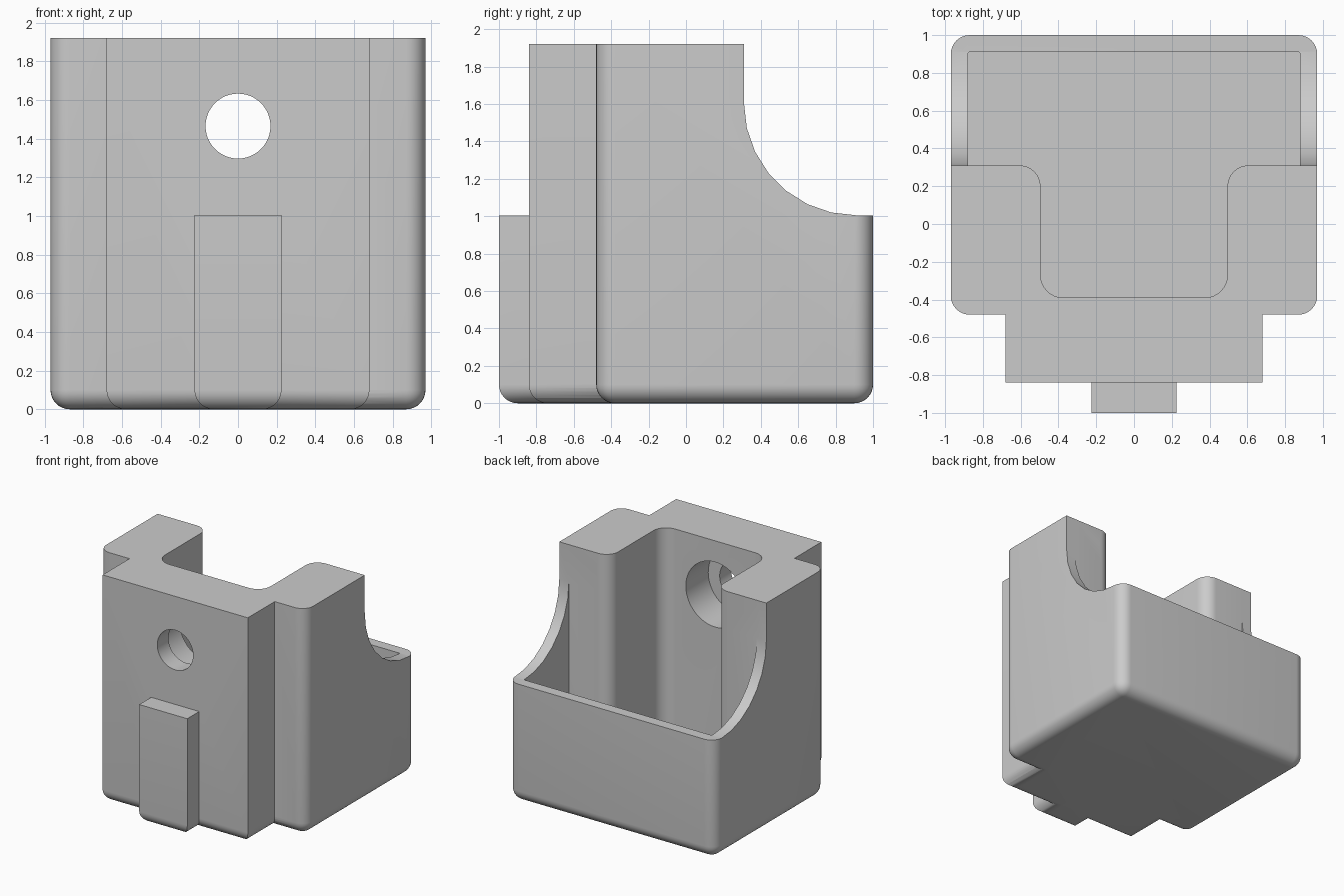
import bpy, bmesh, math
from mathutils import Vector, Matrix

if "Cube" in bpy.data.objects:
    bpy.data.objects.remove(bpy.data.objects["Cube"])

HEIGHT, WALL, FILLET = 1.92, 0.09, 0.1

grey = bpy.data.materials.new("plain grey")
grey.diffuse_color = (0.6, 0.6, 0.6, 1)
grey.use_nodes = True
grey.node_tree.nodes["Principled BSDF"].inputs["Base Color"].default_value = grey.diffuse_color


def finish(name, bm):
    bmesh.ops.recalc_face_normals(bm, faces=bm.faces[:])
    me = bpy.data.meshes.new(name)
    bm.to_mesh(me)
    bm.free()
    me.materials.append(grey)
    ob = bpy.data.objects.new(name, me)
    bpy.context.collection.objects.link(ob)
    return ob


def block(name, x, y0, y1, top, rounded):
    """Box standing on the ground; rounded(edge midpoint, is_vertical) picks filleted edges."""
    bm = bmesh.new()
    bmesh.ops.create_cube(bm, size=1)
    for v in bm.verts:
        v.co = (v.co.x * 2 * x, (y0 + y1) / 2 + v.co.y * (y1 - y0), (v.co.z + 0.5) * top)
    edges = []
    for e in bm.edges:
        a, b = (v.co for v in e.verts)
        if rounded((a + b) / 2, abs(a.z - b.z) > 0.1):
            edges.append(e)
    bmesh.ops.bevel(bm, geom=edges, offset=FILLET, segments=8, profile=0.5, affect='EDGES')
    return finish(name, bm)


def prism(name, points, depth):
    """Extrude a closed 3D outline along the depth vector."""
    bm = bmesh.new()
    face = bm.faces.new([bm.verts.new(p) for p in points])
    new = bmesh.ops.extrude_face_region(bm, geom=[face])["geom"]
    bmesh.ops.translate(bm, vec=depth, verts=[g for g in new if isinstance(g, bmesh.types.BMVert)])
    return finish(name, bm)


def bore(name, radius, y0, y1, z):
    bm = bmesh.new()
    m = Matrix.Translation((0, (y0 + y1) / 2, z)) @ Matrix.Rotation(math.pi / 2, 4, 'X')
    bmesh.ops.create_cone(bm, cap_ends=True, segments=48, radius1=radius, radius2=radius,
                          depth=y1 - y0, matrix=m)
    return finish(name, bm)


def round_corners(corners, steps=8):
    """Replace each (x, y, radius) right-angle corner by an arc."""
    out = []
    for i, (x, y, r) in enumerate(corners):
        p = Vector((x, y))
        if r == 0:
            out.append(p)
            continue
        u = (Vector(corners[i - 1][:2]) - p).normalized() * r
        w = (Vector(corners[(i + 1) % len(corners)][:2]) - p).normalized() * r
        for k in range(steps + 1):
            t = math.pi / 2 * k / steps
            out.append(p + u * (1 - math.sin(t)) + w * (1 - math.cos(t)))
    return out


def combine(target, other, operation):
    mod = target.modifiers.new("combine", 'BOOLEAN')
    mod.object, mod.operation, mod.solver = other, operation, 'EXACT'
    bpy.context.view_layer.objects.active = target
    bpy.ops.object.modifier_apply(modifier=mod.name)
    bpy.data.objects.remove(other)


# Main body with rounded uprights and underside
body = block("holder_body", 0.97, -0.48, 1.0, HEIGHT, lambda m, up: up or m.z < 0.01)

# Front step and rib: only their underside edges are rounded
low_front = lambda back: (lambda m, up: not up and m.z < 0.01 and m.y < back - 0.01)
combine(body, block("front_step", 0.68, -0.84, -0.2, HEIGHT, low_front(-0.2)), 'UNION')
combine(body, block("front_rib", 0.225, -1.0, -0.5, 1.005, low_front(-0.5)), 'UNION')

# Pocket: wide bay at the back and a narrower slot in front
half = [(0.495, -0.39, 0.12), (0.495, 0.31, 0.11), (0.88, 0.31, 0), (0.88, 0.91, 0.01)]
outline = round_corners(half + [(-x, y, r) for x, y, r in reversed(half)])
combine(body, prism("pocket_cutter", [(p.x, p.y, WALL) for p in outline], (0, 0, 2.2)), 'DIFFERENCE')

# Curved cutaway lowering the back
cut = [(0.31, 2.3)]
for k in range(8):
    t = math.pi / 2 * k / 7
    cut.append((0.91 - 0.6 * math.cos(t), 1.605 - 0.6 * math.sin(t)))
cut += [(1.3, 1.005), (1.3, 2.3)]
combine(body, prism("cutaway_cutter", [(-1.3, y, z) for y, z in cut], (2.6, 0, 0)), 'DIFFERENCE')

# Counterbored hole through the front wall
combine(body, bore("hole_cutter", 0.168, -1.2, -0.2, 1.465), 'DIFFERENCE')
combine(body, bore("counterbore_cutter", 0.275, -0.69, -0.2, 1.465), 'DIFFERENCE')

# Smooth fillets, sharp corners
bpy.ops.object.select_all(action='DESELECT')
body.select_set(True)
bpy.context.view_layer.objects.active = body
bpy.ops.object.shade_smooth_by_angle(angle=math.radians(30))
